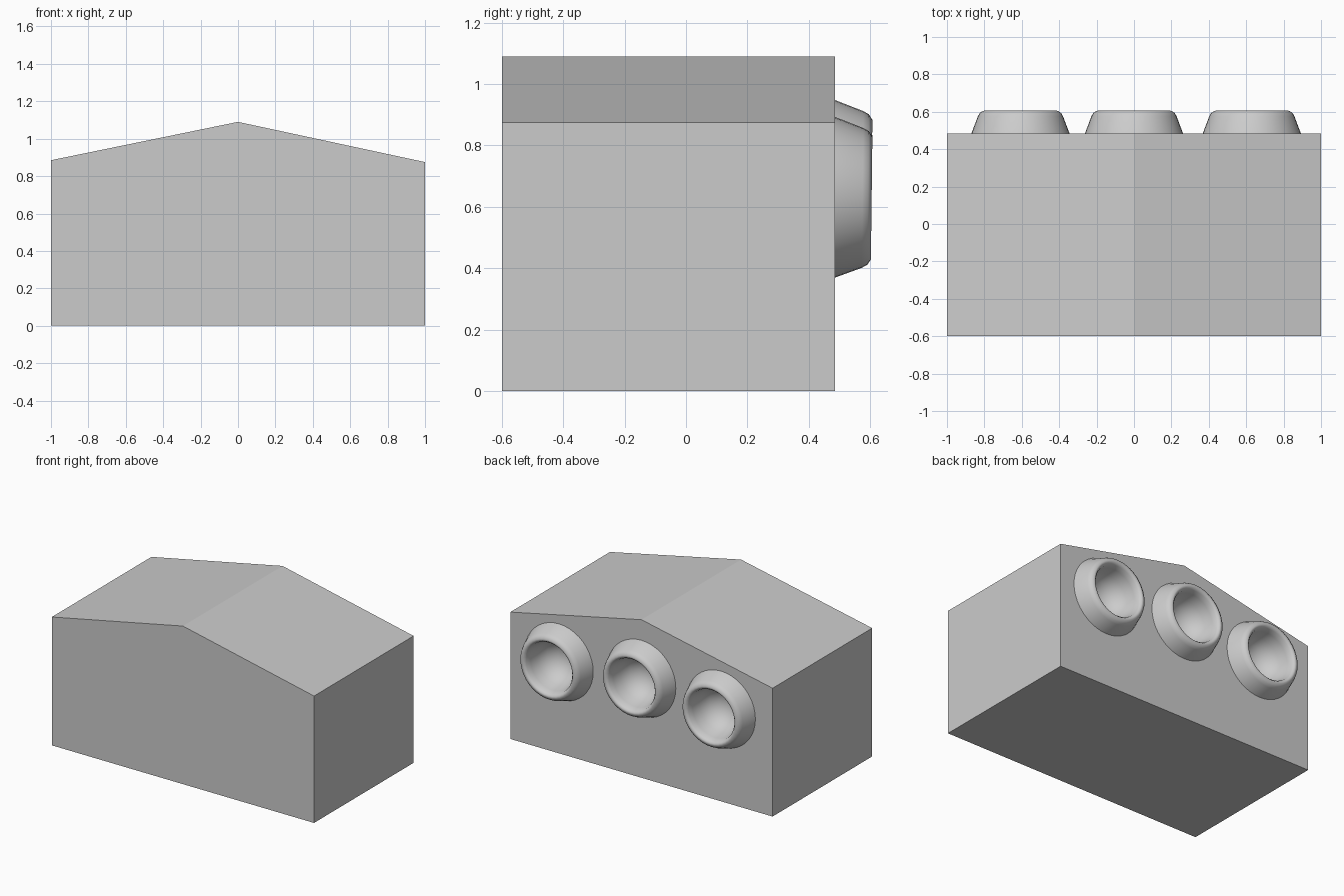
import bpy
import bmesh
from math import radians
from mathutils import Matrix

cube = bpy.data.objects.get("Cube")
if cube:
    bpy.data.objects.remove(cube, do_unlink=True)

# Single grey material
grey = bpy.data.materials.new("plain grey")
grey.use_nodes = True
colour = (0.6, 0.6, 0.6, 1)
grey.diffuse_color = colour
grey.node_tree.nodes["Principled BSDF"].inputs["Base Color"].default_value = colour

FRONT, BACK = -0.6, 0.485
SOCKETS = {"right": (-0.607, 0.635), "middle": (0, 0.685), "left": (0.63, 0.63)}


def make_object(name, bm):
    bmesh.ops.recalc_face_normals(bm, faces=bm.faces)
    mesh = bpy.data.meshes.new(name)
    bm.to_mesh(mesh)
    bm.free()
    mesh.materials.append(grey)
    obj = bpy.data.objects.new(name, mesh)
    bpy.context.collection.objects.link(obj)
    return obj


def activate(obj):
    bpy.ops.object.select_all(action='DESELECT')
    obj.select_set(True)
    bpy.context.view_layer.objects.active = obj


# Body: gabled outline extruded from front to back
bm = bmesh.new()
outline = [(-1, 0), (1, 0), (1, 0.875), (0, 1.09), (-1, 0.885)]
face = bm.faces.new([bm.verts.new((x, FRONT, z)) for x, z in outline])
result = bmesh.ops.extrude_face_region(bm, geom=[face])
moved = [v for v in result["geom"] if isinstance(v, bmesh.types.BMVert)]
bmesh.ops.translate(bm, verts=moved, vec=(0, BACK - FRONT, 0))
body = make_object("body", bm)

# Openings for the sockets in the back wall
for side, (x, z) in SOCKETS.items():
    bm = bmesh.new()
    place = Matrix.Translation((x, BACK, z)) @ Matrix.Rotation(radians(90), 4, 'X')
    bmesh.ops.create_cone(bm, cap_ends=True, segments=40, radius1=0.21,
                          radius2=0.21, depth=0.4, matrix=place)
    cutter = make_object("cutter", bm)
    cutter.hide_render = True
    cut = body.modifiers.new("opening", 'BOOLEAN')
    cut.operation = 'DIFFERENCE'
    cut.solver = 'EXACT'
    cut.object = cutter
    activate(body)
    bpy.ops.object.modifier_apply(modifier=cut.name)
    bpy.data.objects.remove(cutter, do_unlink=True)

# Sockets: tapered rim with a rounded lip and a bowl, as (radius, depth)
profile = [(0.265, -0.01), (0.262, 0), (0.228, 0.09), (0.218, 0.108), (0.2, 0.12),
           (0.188, 0.119), (0.176, 0.105), (0.168, 0.07), (0.155, 0.01),
           (0.125, -0.05), (0.07, -0.09), (0, -0.105)]
for side, (x, z) in SOCKETS.items():
    bm = bmesh.new()
    verts = [bm.verts.new((r, d, 0)) for r, d in profile]
    edges = [bm.edges.new(pair) for pair in zip(verts, verts[1:])]
    bmesh.ops.spin(bm, geom=verts + edges, cent=(0, 0, 0), axis=(0, 1, 0),
                   angle=radians(360), steps=40)
    bmesh.ops.remove_doubles(bm, verts=bm.verts, dist=0.0005)
    socket = make_object(side + "_socket", bm)
    # Outward side must face away from the socket axis
    rim = max(socket.data.polygons, key=lambda p: p.center.xz.length)
    if rim.normal.xz.dot(rim.center.xz) < 0:
        socket.data.flip_normals()
    socket.location = (x, BACK, z)
    socket.rotation_euler.x = radians(-0.7)
    activate(socket)
    bpy.ops.object.shade_smooth_by_angle(angle=radians(60))
